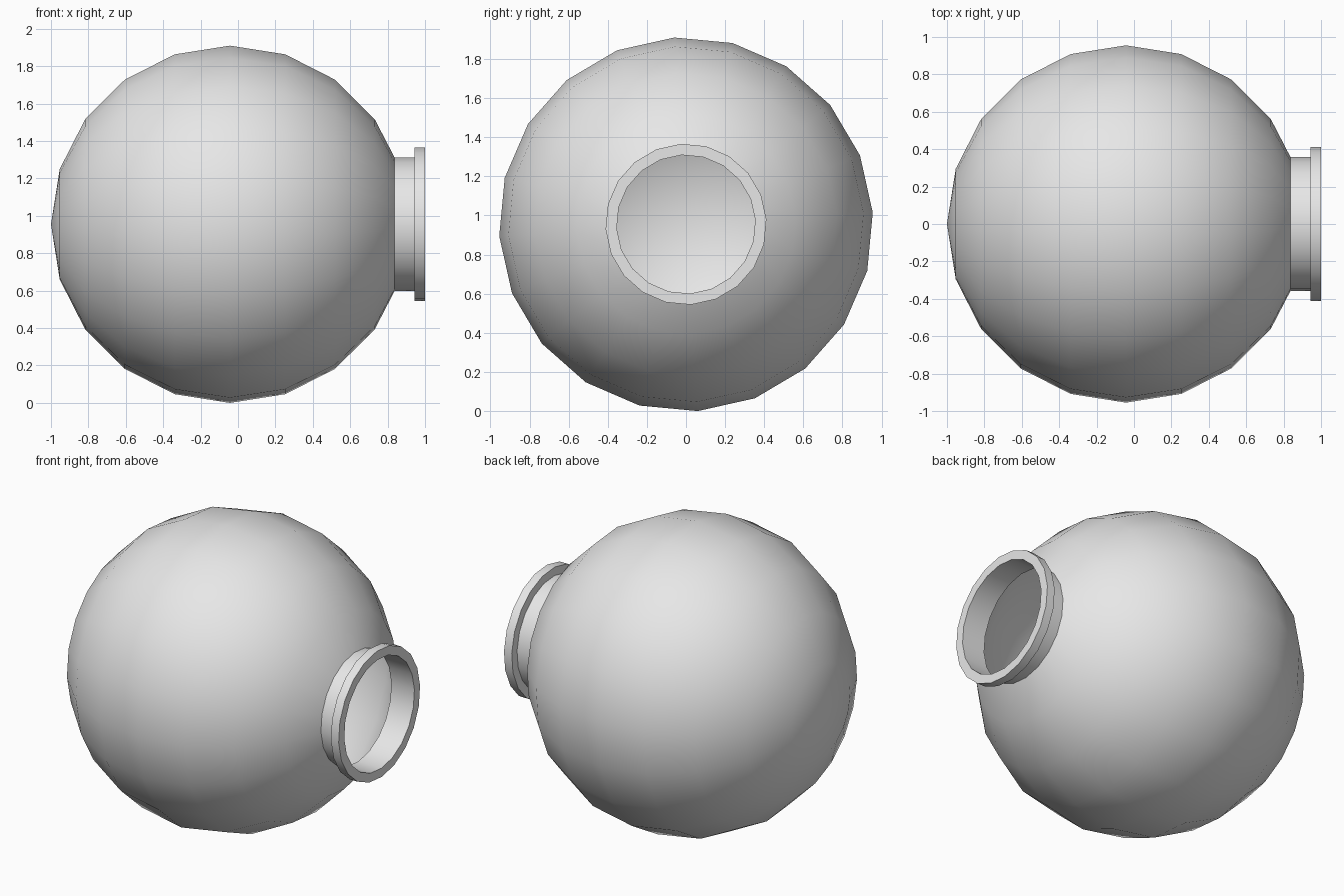
import bpy
import bmesh
from math import sin, cos, radians

cube = bpy.data.objects.get("Cube")
if cube:
    bpy.data.objects.remove(cube, do_unlink=True)

SIDES = 20
TURN = radians(3.6)
RADIUS = 0.957
CENTRE_X = -0.043
CENTRE_Z = 0.955

grey = bpy.data.materials.new("light grey")
grey.use_nodes = True
grey.diffuse_color = (0.8, 0.8, 0.8, 1)
grey.node_tree.nodes["Principled BSDF"].inputs["Base Color"].default_value = (0.8, 0.8, 0.8, 1)


def lathe(name, profile, closed):
    """Spin (x, radius) points around the x axis; radius 0 makes a pole."""
    bm = bmesh.new()
    rings = []
    for x, r in profile:
        if r == 0:
            rings.append([bm.verts.new((x, 0, CENTRE_Z))] * SIDES)
            continue
        angles = [TURN + radians(360 * i / SIDES) for i in range(SIDES)]
        rings.append([bm.verts.new((x, r * cos(a), CENTRE_Z + r * sin(a))) for a in angles])
    pairs = list(zip(rings, rings[1:]))
    if closed:
        pairs.append((rings[-1], rings[0]))
    for a, b in pairs:
        for i in range(SIDES):
            j = (i + 1) % SIDES
            corners = list(dict.fromkeys((a[i], b[i], b[j], a[j])))
            bm.faces.new(corners)
    bmesh.ops.recalc_face_normals(bm, faces=bm.faces[:])
    mesh = bpy.data.meshes.new(name)
    bm.to_mesh(mesh)
    bm.free()
    mesh.materials.append(grey)
    obj = bpy.data.objects.new(name, mesh)
    bpy.context.collection.objects.link(obj)
    bpy.ops.object.select_all(action='DESELECT')
    obj.select_set(True)
    bpy.context.view_layer.objects.active = obj
    bpy.ops.object.shade_smooth_by_angle(angle=radians(30))
    return obj


# Round hollow bulb, open where the neck starts
bulb = [(-1.0, 0)]
for k in range(1, 9):
    a = radians(18 * k)
    bulb.append((CENTRE_X - RADIUS * cos(a), RADIUS * sin(a)))
bulb.append((0.837, 0.358))
lathe("bulb", bulb, False)

# Thin neck with a flat lip around its mouth
neck = [(0.837, 0.358), (0.945, 0.358), (0.945, 0.412),
        (1.0, 0.412), (1.0, 0.355), (0.837, 0.355)]
lathe("neck_and_lip", neck, True)
